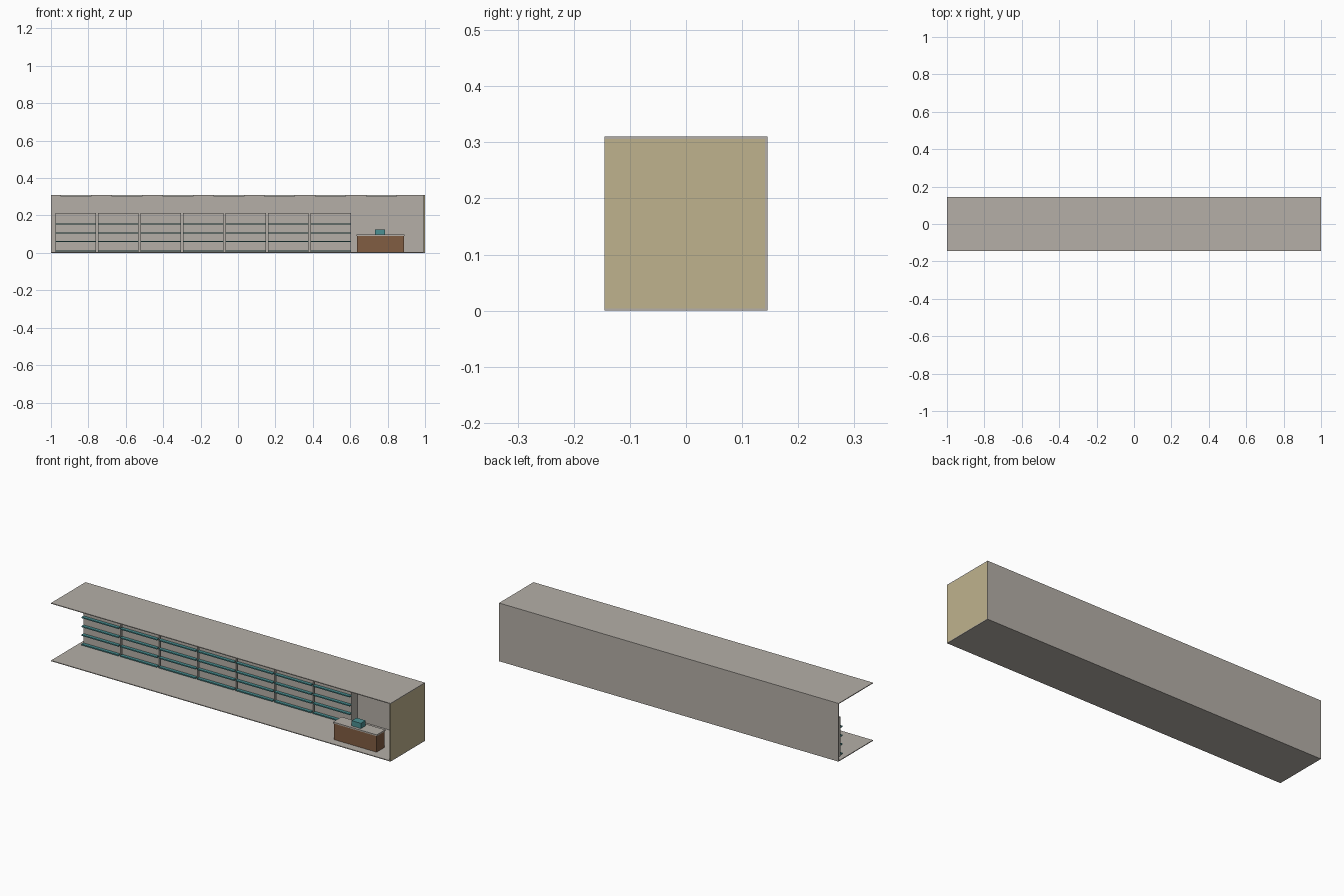
import bpy

if "Cube" in bpy.data.objects:
    bpy.data.objects.remove(bpy.data.objects["Cube"], do_unlink=True)


def material(name, rgb):
    m = bpy.data.materials.new(name)
    m.use_nodes = True
    m.diffuse_color = (*rgb, 1)
    m.node_tree.nodes["Principled BSDF"].inputs["Base Color"].default_value = (*rgb, 1)
    return m


grey = material("warm grey plaster", (0.46, 0.43, 0.39))
tan = material("tan paint", (0.52, 0.45, 0.27))
brown = material("brown wood", (0.22, 0.11, 0.055))
teal = material("teal", (0.07, 0.28, 0.29))
white = material("lamp white", (0.8, 0.8, 0.77))


def box(name, mat, x, y, z):
    """Box from three (low, high) ranges."""
    bpy.ops.mesh.primitive_cube_add(size=1, location=[(a + b) / 2 for a, b in (x, y, z)])
    ob = bpy.context.object
    ob.name = name
    ob.scale = [b - a for a, b in (x, y, z)]
    bpy.ops.object.transform_apply(location=False, rotation=False, scale=True)
    ob.data.materials.append(mat)
    return ob


FRONT, BACK, TOP = -0.145, 0.145, 0.31
T = 0.004      # shell thickness

# Room shell, open at the front and at one end
box("floor", grey, (-1, 1), (FRONT, BACK), (0, T))
box("ceiling", grey, (-1, 1), (FRONT, BACK), (TOP - T, TOP))
box("back_wall", grey, (-1, 1), (BACK - T, BACK), (T, TOP - T))
box("side_wall", tan, (0.993, 1), (FRONT, BACK), (T, TOP - T))

# Row of wall display units with thin shelves
for i in range(7):
    x0 = -0.975 + i * 0.227
    x1 = x0 + 0.217
    box(f"display_unit_{i + 1}", grey, (x0, x1), (0.092, BACK - T), (T, 0.213))
    for j, z in enumerate((0.011, 0.061, 0.107, 0.155)):
        box(f"shelf_{i + 1}_{j + 1}", teal, (x0, x1), (0.075, 0.092), (z - 0.003, z + 0.003))

# Ceiling lamps
for i in range(7):
    x = -0.865 + i * 0.272
    box(f"ceiling_lamp_{i + 1}", white, (x - 0.083, x + 0.083), (-0.04, 0.04), (TOP - T - 0.004, TOP - T))

# Service counter with till
box("counter_body", brown, (0.636, 0.888), (-0.102, -0.036), (T, 0.091))
box("counter_top", grey, (0.633, 0.891), (-0.105, -0.033), (0.091, 0.098))
box("till", teal, (0.733, 0.787), (-0.09, -0.05), (0.098, 0.126))
